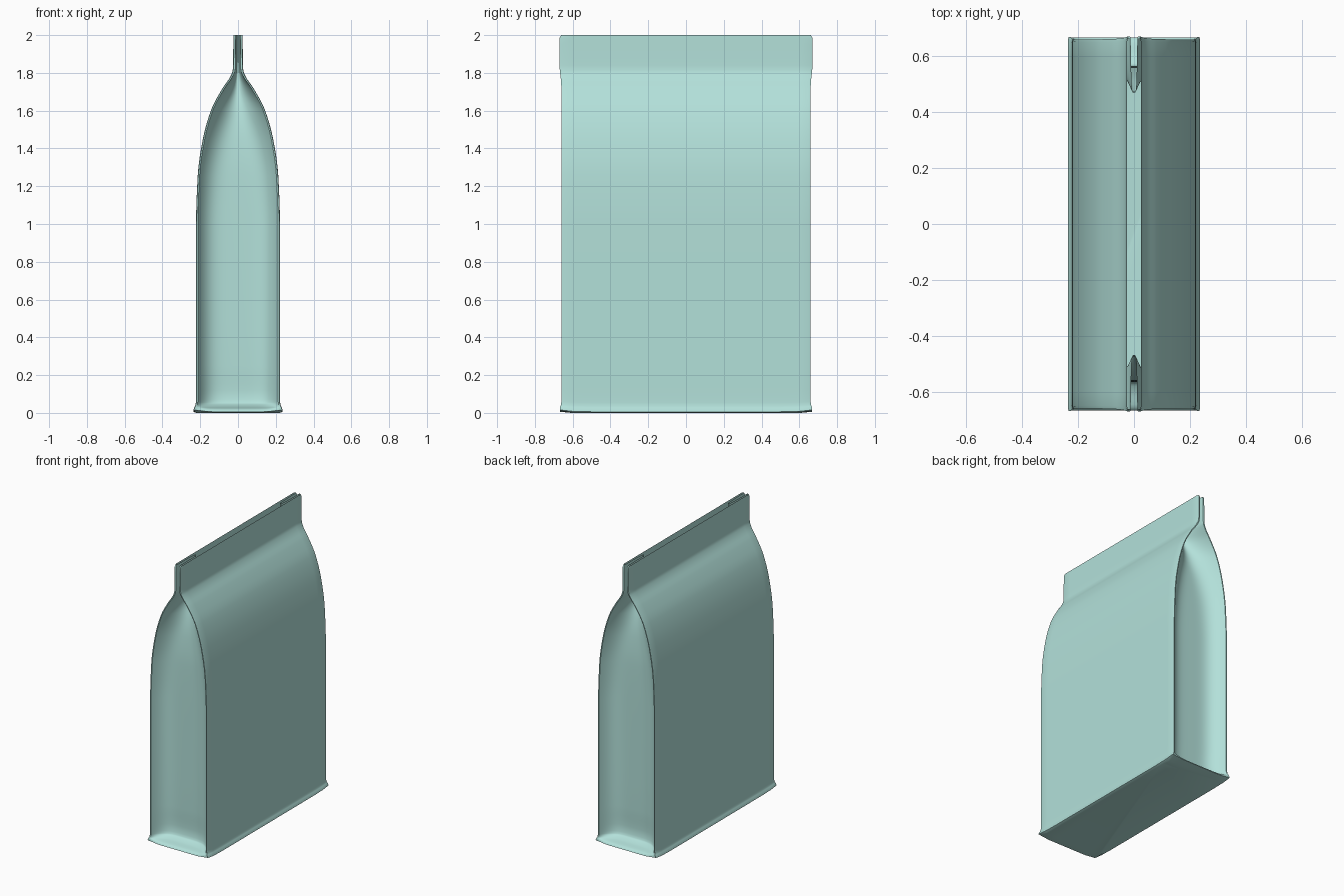
import bpy, bmesh

if "Cube" in bpy.data.objects:
    bpy.data.objects.remove(bpy.data.objects["Cube"])

# Profile keys: z, half width x, half length y, gusset depth, hem width, gusset power
KEYS = [
    (0.006, 0.236, 0.668, 0.000, 0.010, 3.0),
    (0.020, 0.232, 0.668, 0.012, 0.010, 3.5),
    (0.034, 0.226, 0.664, 0.060, 0.010, 4.0),
    (0.055, 0.223, 0.661, 0.092, 0.010, 4.5),
    (0.120, 0.222, 0.660, 0.100, 0.010, 4.5),
    (0.250, 0.222, 0.660, 0.096, 0.010, 4.5),
    (1.000, 0.222, 0.660, 0.094, 0.010, 4.5),
    (1.260, 0.213, 0.660, 0.096, 0.010, 3.8),
    (1.450, 0.186, 0.660, 0.108, 0.010, 2.8),
    (1.610, 0.140, 0.660, 0.135, 0.010, 2.0),
    (1.720, 0.081, 0.661, 0.170, 0.011, 2.0),
    (1.780, 0.041, 0.665, 0.190, 0.012, 3.0),
    (1.810, 0.029, 0.669, 0.195, 0.013, 4.5),
    (1.840, 0.026, 0.670, 0.200, 0.013, 5.0),
    (1.985, 0.025, 0.670, 0.200, 0.013, 5.0),
    (2.000, 0.025, 0.662, 0.192, 0.013, 5.0),
]
STEPS = 4


def tangent(i, c):
    # Monotone slope, so the profile never overshoots
    if i == 0 or i == len(KEYS) - 1:
        return 0.0
    a, b, d = KEYS[i - 1], KEYS[i], KEYS[i + 1]
    h0, h1 = b[0] - a[0], d[0] - b[0]
    s0, s1 = (b[c] - a[c]) / h0, (d[c] - b[c]) / h1
    if s0 * s1 <= 0:
        return 0.0
    w0, w1 = 2 * h1 + h0, h1 + 2 * h0
    return (w0 + w1) / (w0 / s0 + w1 / s1)


def levels():
    for i in range(len(KEYS) - 1):
        a, b = KEYS[i], KEYS[i + 1]
        h = b[0] - a[0]
        for k in range(STEPS):
            t = k / STEPS
            row = [a[0] + h * t]
            for c in range(1, 6):
                row.append((2*t**3 - 3*t*t + 1) * a[c] + (t**3 - 2*t*t + t) * h * tangent(i, c)
                           + (3*t*t - 2*t**3) * b[c] + (t**3 - t*t) * h * tangent(i + 1, c))
            yield row
    yield list(KEYS[-1])


def outline(w, y, depth, hem, power):
    # Quarter: flat panel, narrow hem, then inward gusset to the centre fold
    q = [(w, y * f) for f in (0.25, 0.5, 0.75, 0.9)]
    q += [(w, y - 0.012), (w - 0.003, y - 0.001), (w - hem, y - 0.002)]
    g, n = w - hem, 16
    for k in range(1, n + 1):
        u = (k / n) ** 1.6
        q.append((g * (1 - u), y - 0.002 - depth * (1 - (1 - u) ** power)))
    back = q + [(-x, v) for x, v in reversed(q[:-1])]
    return back + [(-w, 0)] + [(-x, -v) for x, v in back] + [(w, 0)]


# Pouch shell with gusseted sides and an open top
bm = bmesh.new()
rings = [[bm.verts.new((px, py, 0)) for px, py in outline(0.22, 0.61, 0, 0.01, 3)]]
for z, w, y, d, hem, p in levels():
    ring = []
    for px, py in outline(w, y, d, hem, p):
        # Base corners curl up a little
        curl = max(0, abs(px) - 0.15) / 0.08 * max(0, abs(py) - 0.58) / 0.09
        lift = 0.010 * min(1, curl) * max(0, 1 - z / 0.12)
        ring.append(bm.verts.new((px, py, z + lift)))
    rings.append(ring)
for lo, hi in zip(rings, rings[1:]):
    for j in range(len(lo)):
        k = (j + 1) % len(lo)
        bm.faces.new((lo[j], lo[k], hi[k], hi[j]))

# Flat base
bm.faces.new(list(reversed(rings[0])))
bm.normal_update()

mesh = bpy.data.meshes.new("gusset_pouch")
bm.to_mesh(mesh)
bm.free()
pouch = bpy.data.objects.new("gusset_pouch", mesh)
bpy.context.collection.objects.link(pouch)

mat = bpy.data.materials.new("pale_teal")
mat.diffuse_color = (0.45, 0.75, 0.70, 1)
mat.use_nodes = True
mat.node_tree.nodes["Principled BSDF"].inputs["Base Color"].default_value = mat.diffuse_color
mesh.materials.append(mat)

bpy.context.view_layer.objects.active = pouch
pouch.select_set(True)
bpy.ops.object.shade_smooth_by_angle(angle=0.7)
